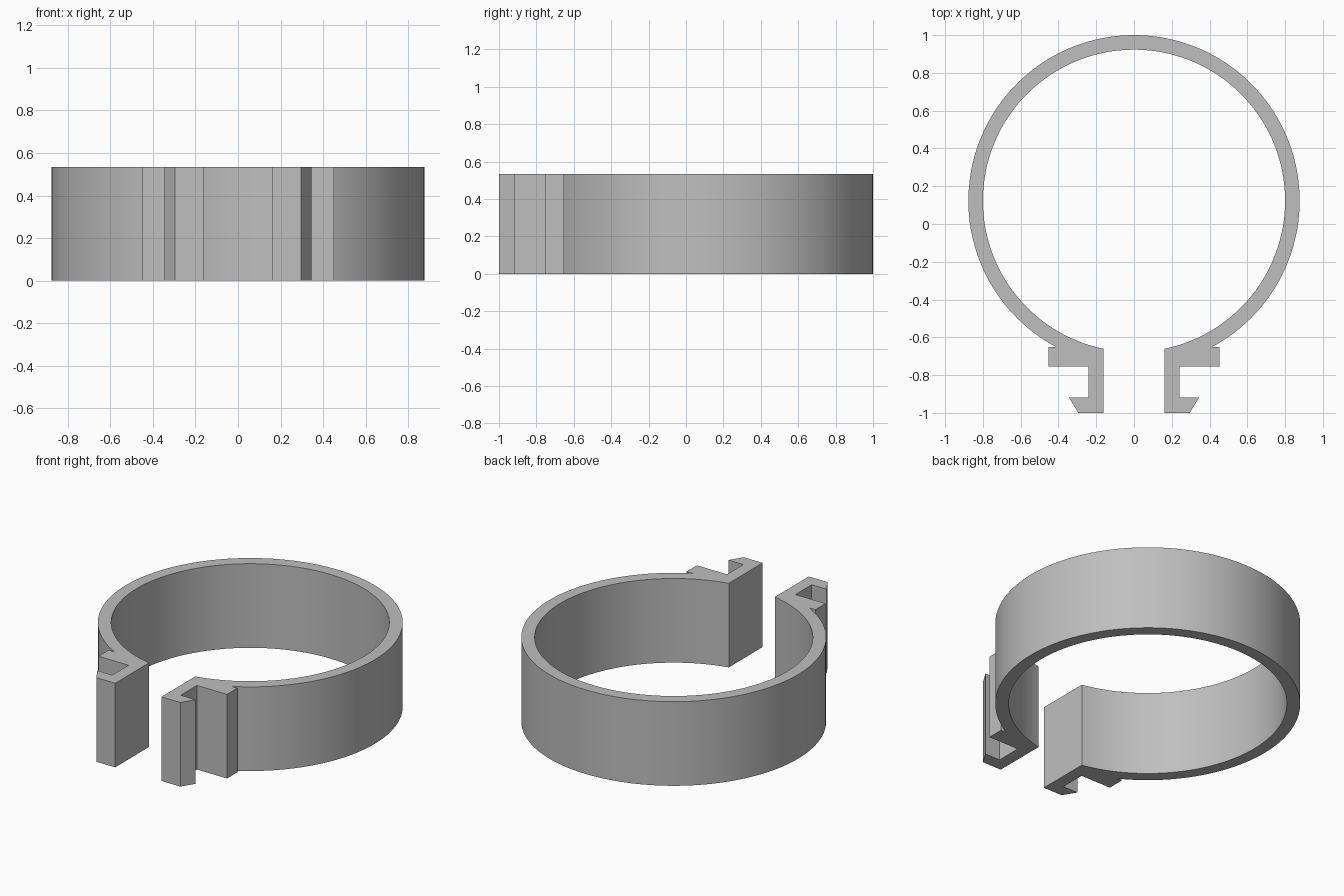
import bpy
import bmesh
from math import asin, pi, sin, cos, sqrt

if "Cube" in bpy.data.objects:
    bpy.data.objects.remove(bpy.data.objects["Cube"], do_unlink=True)

CENTRE_Y = 0.123
OUTER, INNER = 0.877, 0.80
HEIGHT = 0.534
GAP = 0.162        # half width of the opening
LEDGE_Y = -0.652   # back of the outward ledge
STEPS = 64         # segments per half arc

grey = bpy.data.materials.new("plain grey")
grey.use_nodes = True
colour = (0.52, 0.52, 0.52, 1)
grey.diffuse_color = colour
grey.node_tree.nodes["Principled BSDF"].inputs["Base Color"].default_value = colour


def arc(radius, start, end):
    """Points around the ring; angle 0 is the front, pi is the back."""
    angles = [start + (end - start) * i / STEPS for i in range(STEPS + 1)]
    return [(radius * sin(a), CENTRE_Y - radius * cos(a)) for a in angles]


def mirrored(points):
    return [(-x, y) for x, y in reversed(points)]


# Hooked foot on the left side, from the gap outwards to the ring
foot = [(GAP, -1), (0.295, -1), (0.345, -0.918), (0.24, -0.918),
        (0.24, -0.755), (0.452, -0.755), (0.452, LEDGE_Y)]

# Outer and inner arcs of the left half
drop = CENTRE_Y - LEDGE_Y
outer_start = asin(sqrt(OUTER ** 2 - drop ** 2) / OUTER)
inner_start = asin(GAP / INNER)
outer_half = foot + arc(OUTER, outer_start, pi)
inner_half = arc(INNER, pi, inner_start)

# Closed outline of the open clamp, mirrored and extruded
outline = (outer_half + mirrored(outer_half)[1:]
           + mirrored(inner_half) + inner_half[1:])
bm = bmesh.new()
base = bm.faces.new([bm.verts.new((x, y, 0)) for x, y in outline])
extruded = bmesh.ops.extrude_face_region(bm, geom=[base], use_keep_orig=True)
for v in extruded["geom"]:
    if isinstance(v, bmesh.types.BMVert):
        v.co.z = HEIGHT
bmesh.ops.recalc_face_normals(bm, faces=bm.faces[:])

mesh = bpy.data.meshes.new("clamp_ring")
bm.to_mesh(mesh)
bm.free()
mesh.materials.append(grey)
clamp = bpy.data.objects.new("clamp_ring", mesh)
bpy.context.collection.objects.link(clamp)

# Smooth curved walls, crisp corners
bpy.ops.object.select_all(action="DESELECT")
clamp.select_set(True)
bpy.context.view_layer.objects.active = clamp
bpy.ops.object.shade_smooth_by_angle(angle=pi / 9)
